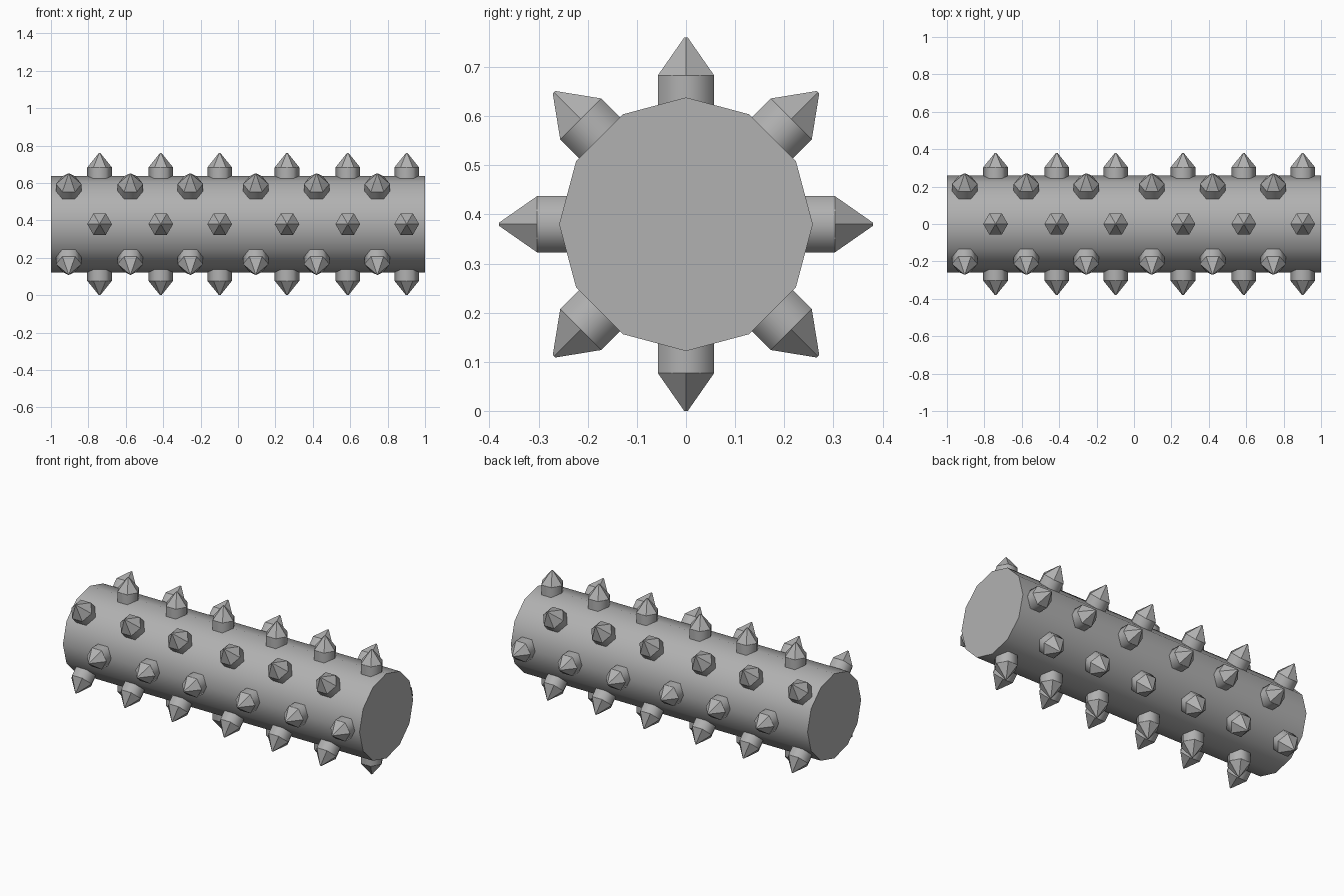
import bpy, bmesh, math
from mathutils import Matrix

if "Cube" in bpy.data.objects:
    bpy.data.objects.remove(bpy.data.objects["Cube"])

CZ = 0.38          # height of the roller axis
BODY_R = 0.258

# Dark grey metal for every part
metal = bpy.data.materials.new("dark_grey")
metal.diffuse_color = (0.44, 0.44, 0.44, 1)
metal.use_nodes = True
metal.node_tree.nodes["Principled BSDF"].inputs["Base Color"].default_value = metal.diffuse_color


def lofted(name, sides, rings, smooth_bands, place, phase=0.0):
    """Stack of regular polygons (radius, height) along local z, capped at both ends."""
    bm = bmesh.new()
    loops = []
    for r, h in rings:
        loops.append([bm.verts.new((r * math.cos(phase + 2 * math.pi * i / sides),
                                    r * math.sin(phase + 2 * math.pi * i / sides), h))
                      for i in range(sides)])
    for k in range(len(loops) - 1):
        a, b = loops[k], loops[k + 1]
        for i in range(sides):
            j = (i + 1) % sides
            f = bm.faces.new((a[i], a[j], b[j], b[i]))
            f.smooth = k in smooth_bands
    bm.faces.new(loops[0][::-1])
    bm.faces.new(loops[-1])
    bm.transform(place)
    bmesh.ops.recalc_face_normals(bm, faces=bm.faces)
    me = bpy.data.meshes.new(name)
    bm.to_mesh(me)
    bm.free()
    me.materials.append(metal)
    ob = bpy.data.objects.new(name, me)
    bpy.context.collection.objects.link(ob)
    return ob


# Roller body: twelve-sided smooth cylinder along x, a corner at the top
lofted("roller_body", 12, [(BODY_R, -1), (BODY_R, 1)], {0},
       Matrix.Translation((0, 0, CZ)) @ Matrix.Rotation(math.pi / 2, 4, 'Y'))

# Spikes: hexagonal shaft with a faceted point, alternating rows staggered along x
straight_x = [-0.74, -0.413, -0.098, 0.262, 0.587, 0.902]
diagonal_x = [-0.905, -0.575, -0.255, 0.095, 0.42, 0.745]
for row in range(8):
    diagonal = row % 2 == 1
    for n, x in enumerate(diagonal_x if diagonal else straight_x):
        place = Matrix.Translation((x, 0, CZ)) @ Matrix.Rotation(row * math.pi / 4, 4, 'X')
        r = 0.068 if diagonal else 0.066
        lofted(f"spike_{row + 1}_{n + 1}", 6,
               [(r, 0.22), (r, 0.303), (0.004, 0.38)], {0}, place)
